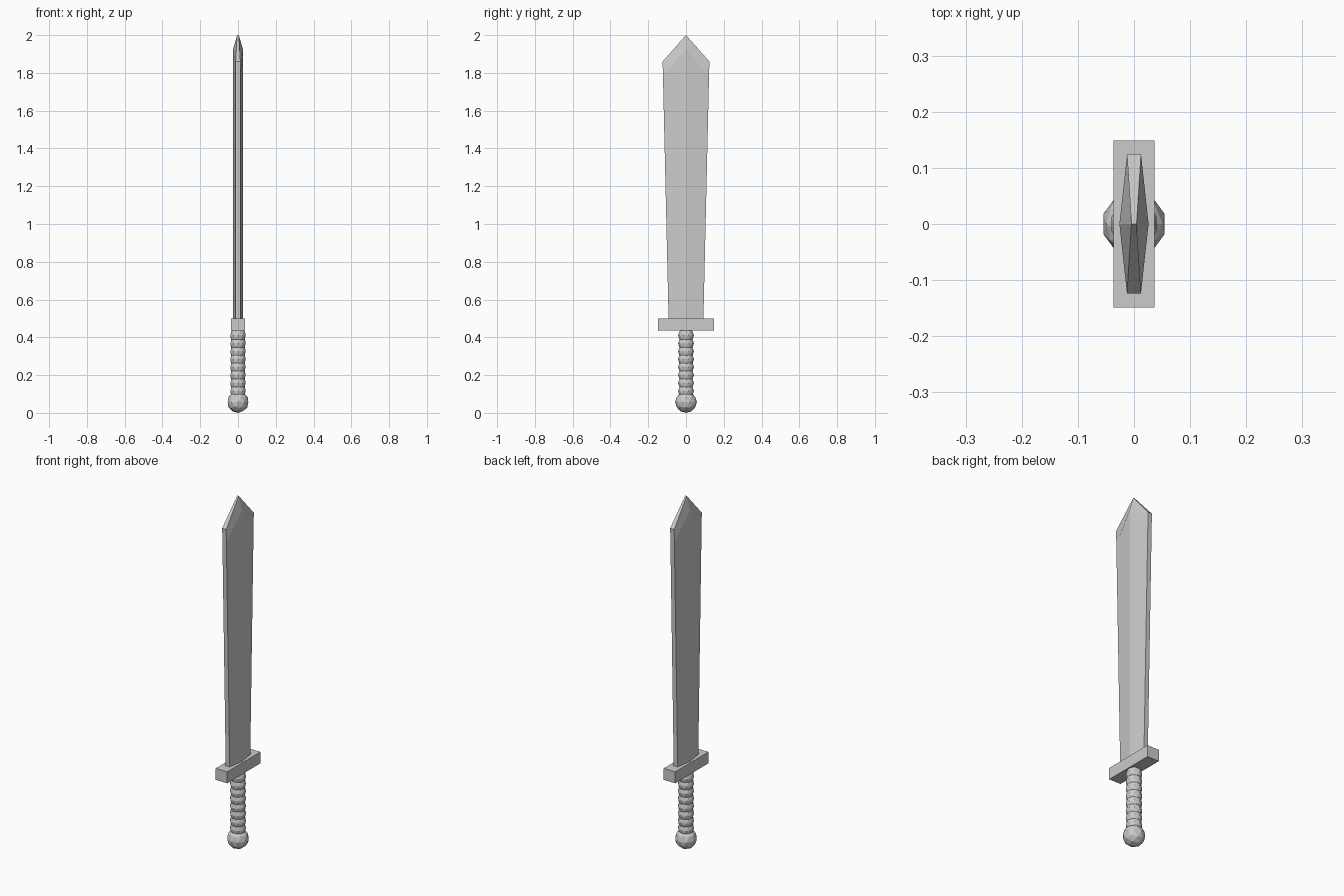
import bpy, bmesh

if "Cube" in bpy.data.objects:
    bpy.data.objects.remove(bpy.data.objects["Cube"])


def ico(name, r, z):
    bpy.ops.mesh.primitive_ico_sphere_add(subdivisions=2, radius=r, location=(0, 0, z))
    bpy.context.object.name = name


# Pommel and beaded grip
ico("pommel", 0.0575, 0.0575)
for i in range(8):
    ico(f"grip_bead_{i + 1}", 0.042, 0.116 + 0.042 * i)

# Crossguard
bpy.ops.mesh.primitive_cube_add(size=1, location=(0, 0, 0.4675))
guard = bpy.context.object
guard.name = "crossguard"
guard.scale = (0.073, 0.297, 0.065)

# Blade: six-sided rings (ridge x, ridge z, edge x, edge y, edge z)
bm = bmesh.new()


def ring(rx, rz, ex, ey, ez):
    pts = [(rx, 0, rz), (ex, ey, ez), (-ex, ey, ez),
           (-rx, 0, rz), (-ex, -ey, ez), (ex, -ey, ez)]
    return [bm.verts.new(p) for p in pts]


rings = [ring(0.026, 0.49, 0.0125, 0.092, 0.49),
         ring(0.026, 1.925, 0.0125, 0.122, 1.785),
         ring(0.0045, 2.0, 0.0125, 0.124, 1.86)]
for a, b in zip(rings, rings[1:]):
    for i in range(6):
        j = (i + 1) % 6
        bm.faces.new((a[i], a[j], b[j], b[i]))
bm.faces.new(rings[0][::-1])

# Two sloping faces that close the point
t = rings[-1]
bm.faces.new((t[0], t[1], t[2], t[3]))
bm.faces.new((t[3], t[4], t[5], t[0]))
bmesh.ops.recalc_face_normals(bm, faces=bm.faces)
mesh = bpy.data.meshes.new("blade")
bm.to_mesh(mesh)
bm.free()
bpy.context.collection.objects.link(bpy.data.objects.new("blade", mesh))
